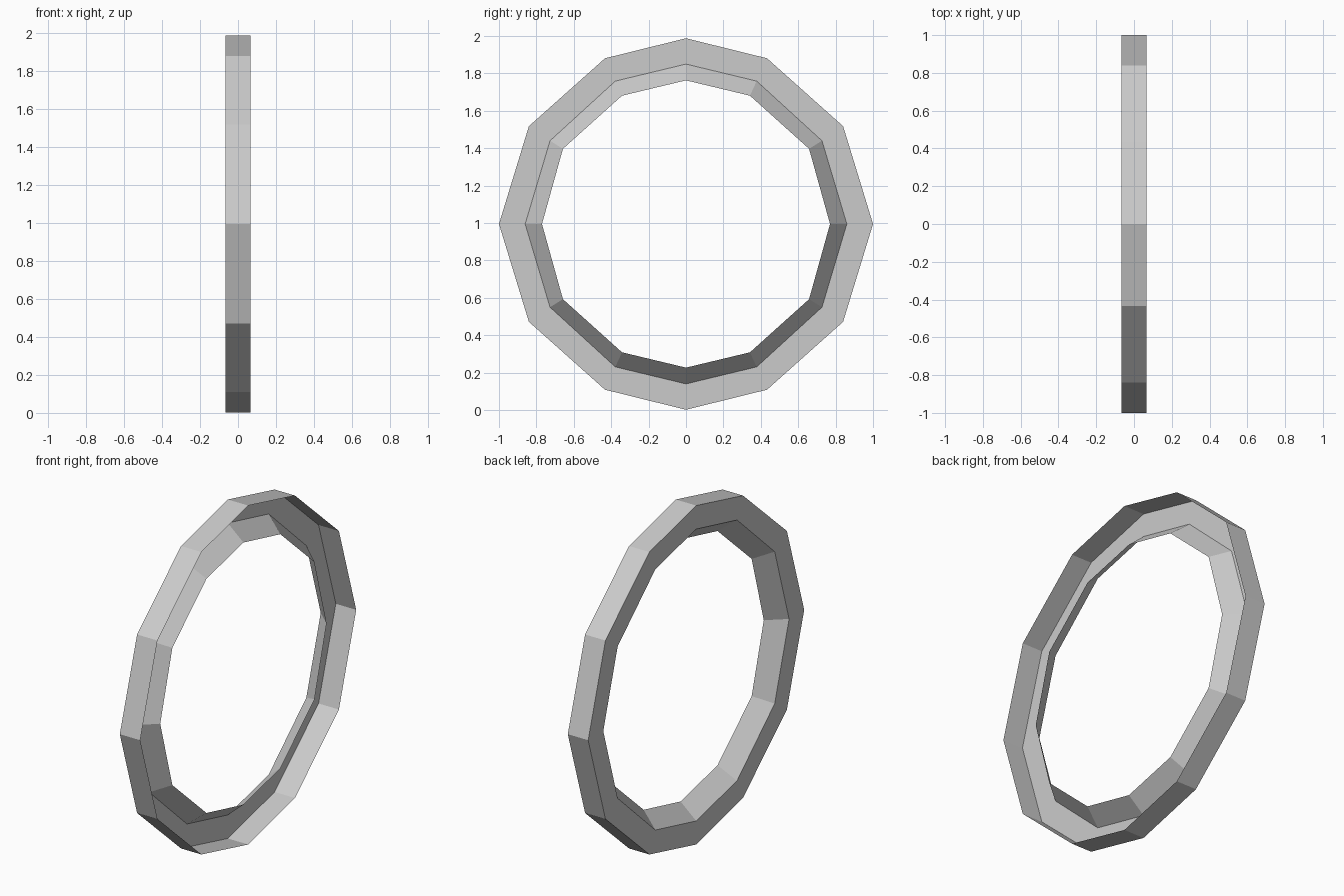
import bpy
import bmesh

cube = bpy.data.objects.get("Cube")
if cube:
    bpy.data.objects.remove(cube, do_unlink=True)

HALF_WIDTH = 0.066
CENTRE_Z = 0.995

# One plain grey for the whole rim
grey = bpy.data.materials.new("light_grey")
grey.use_nodes = True
grey.diffuse_color = (0.6, 0.6, 0.6, 1)
grey.node_tree.nodes["Principled BSDF"].inputs["Base Color"].default_value = (0.6, 0.6, 0.6, 1)


def full_ring(quarter):
    """Mirror the points of one quarter, from the side to the top, into a closed ring."""
    upper = quarter + [(-y, z) for y, z in reversed(quarter[:-1])]
    return upper + [(y, -z) for y, z in reversed(upper[1:-1])]


outer = [(1, 0), (0.84, 0.523), (0.433, 0.886), (0, 0.993)]
edge = [(0.86, 0), (0.727, 0.445), (0.378, 0.764), (0, 0.855)]
lip = [(0.77, 0), (0.658, 0.402), (0.342, 0.686), (0, 0.768)]

# Open section: outer band, flat side wall, then a tapered inner band
section = [(HALF_WIDTH, outer), (-HALF_WIDTH, outer), (-HALF_WIDTH, edge), (0.035, lip)]

bm = bmesh.new()
rings = [[bm.verts.new((x, y, z + CENTRE_Z)) for y, z in full_ring(quarter)]
         for x, quarter in section]
for a, b in zip(rings, rings[1:]):
    for i in range(len(a)):
        j = (i + 1) % len(a)
        bm.faces.new((a[i], b[i], b[j], a[j]))
bm.normal_update()

# Face the outer band away from the axis
first = next(iter(bm.faces))
centre = first.calc_center_median()
if first.normal.y * centre.y + first.normal.z * (centre.z - CENTRE_Z) < 0:
    bmesh.ops.reverse_faces(bm, faces=bm.faces[:])

mesh = bpy.data.meshes.new("wheel_rim")
bm.to_mesh(mesh)
bm.free()
mesh.materials.append(grey)
rim = bpy.data.objects.new("wheel_rim", mesh)
bpy.context.collection.objects.link(rim)
